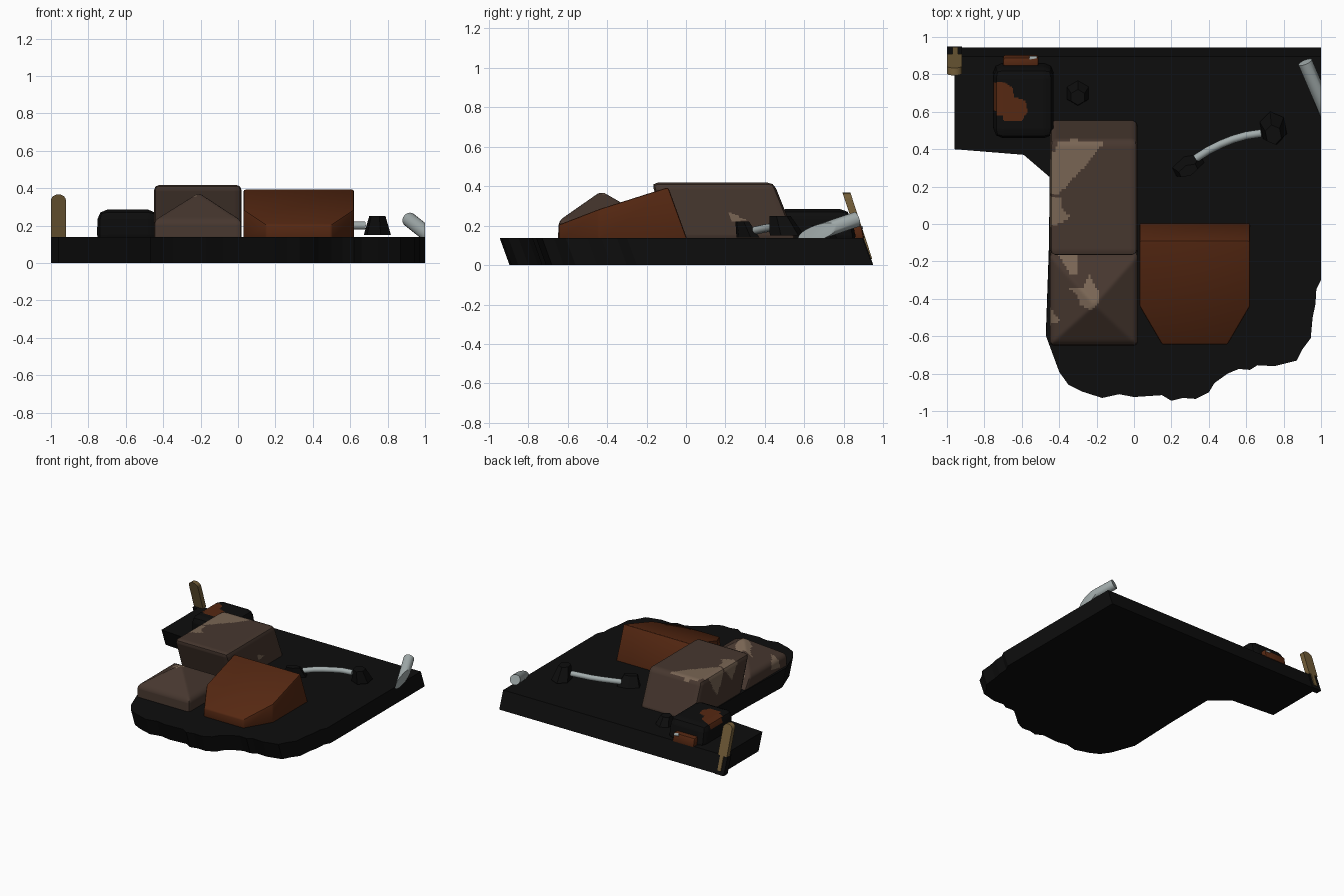
import bpy, bmesh, math
from mathutils import Vector

if "Cube" in bpy.data.objects:
    bpy.data.objects.remove(bpy.data.objects["Cube"])


def mat(name, r, g, b):
    m = bpy.data.materials.new(name)
    m.diffuse_color = (r, g, b, 1)
    m.use_nodes = True
    m.node_tree.nodes["Principled BSDF"].inputs["Base Color"].default_value = m.diffuse_color
    return m


BLACK = mat("charcoal", .004, .004, .004)
BROWN = mat("dull brown", .062, .038, .028)
TAN = mat("light tan", .19, .13, .088)
RUST = mat("rust orange", .092, .021, .006)
GREY = mat("pale grey", .36, .41, .41)
WOOD = mat("wood", .17, .11, .04)


def finish(name, bm, mats, smooth=True):
    bmesh.ops.recalc_face_normals(bm, faces=bm.faces)
    me = bpy.data.meshes.new(name)
    bm.to_mesh(me)
    bm.free()
    ob = bpy.data.objects.new(name, me)
    bpy.context.collection.objects.link(ob)
    for m in mats:
        me.materials.append(m)
    if smooth:
        bpy.ops.object.select_all(action='DESELECT')
        ob.select_set(True)
        bpy.context.view_layer.objects.active = ob
        bpy.ops.object.shade_smooth_by_angle(angle=math.radians(35))
    return ob


def loft(bottom, top):
    """Closed solid between two matching loops of 3D points."""
    bm = bmesh.new()
    a = [bm.verts.new(p) for p in bottom]
    b = [bm.verts.new(p) for p in top]
    n = len(a)
    bm.faces.new(a[::-1])
    bm.faces.new(b)
    for i in range(n):
        j = (i + 1) % n
        bm.faces.new((a[i], a[j], b[j], b[i]))
    bmesh.ops.recalc_face_normals(bm, faces=bm.faces)
    return bm


def rect(x0, x1, y0, y1, z):
    return [(x0, y0, z), (x1, y0, z), (x1, y1, z), (x0, y1, z)]


def bevel(bm, w, seg=2):
    bmesh.ops.bevel(bm, geom=bm.edges[:], offset=w, segments=seg,
                    profile=.5, affect='EDGES', clamp_overlap=True)


def inside(x, y, poly):
    hit = False
    for i in range(len(poly)):
        (x1, y1), (x2, y2) = poly[i - 1], poly[i]
        if (y1 > y) != (y2 > y) and x < (x2 - x1) * (y - y1) / (y2 - y1) + x1:
            hit = not hit
    return hit


def bundle(name, bottom, top, w, mats, patches, peak=None):
    """Soft block with patches painted on an unwrapped top and sides."""
    bm = loft(bottom, top)
    bevel(bm, w)
    bmesh.ops.subdivide_edges(bm, edges=[e for e in bm.edges if e.calc_length() > .06],
                              cuts=36, use_grid_fill=True)
    zt = top[0][2]
    bm.normal_update()
    for f in bm.faces:
        c = f.calc_center_median()
        x = c.x
        if abs(f.normal.x) > .5:
            x += math.copysign(zt - c.z, f.normal.x)
        if any(inside(x, c.y, p) for p in patches):
            f.material_index = 1
    if peak:
        px, py, h = peak
        x0, y0 = top[0][:2]
        x1, y1 = top[2][:2]
        for v in bm.verts:
            if v.co.z > zt - w - .001:
                u = (v.co.x - px) / ((x1 if v.co.x > px else x0) - px)
                t = (v.co.y - py) / ((y1 if v.co.y > py else y0) - py)
                v.co.z += h * max(0, 1 - max(u, t, .06))
    return finish(name, bm, mats)


def tube(name, pts, r, m, sides=16):
    cu = bpy.data.curves.new(name, 'CURVE')
    cu.dimensions = '3D'
    cu.bevel_depth = r
    cu.bevel_resolution = sides // 4
    cu.use_fill_caps = True
    s = cu.splines.new('POLY')
    s.points.add(len(pts) - 1)
    for p, q in zip(s.points, pts):
        p.co = (*q, 1)
    cu.materials.append(m)
    ob = bpy.data.objects.new(name, cu)
    bpy.context.collection.objects.link(ob)
    return ob


# Slab, leaning forward, with a ragged front edge
outline = [(-.96, .895), (-.96, .40), (-.59, .37), (-.45, .25), (-.455, -.17), (-.47, -.60),
           (-.40, -.79), (-.35, -.86), (-.28, -.895), (-.17, -.93), (-.08, -.91), (0, -.925),
           (.15, -.915), (.20, -.945), (.26, -.93), (.33, -.935), (.40, -.90), (.43, -.85), (.50, -.80),
           (.56, -.775), (.62, -.78), (.66, -.755), (.75, -.76), (.87, -.73), (.90, -.67),
           (.945, -.61), (.955, -.50), (.97, -.43), (.975, -.35), (1, -.30), (1, .895)]
finish("slab", loft([(x, y + .05, 0) for x, y in outline],
                    [(x, y, .138) for x, y in outline]), [BLACK], False)
# Post and its dark foot
finish("post_foot", loft(rect(-1, -.92, .90, .95, 0), rect(-1, -.92, .85, .90, .138)), [BLACK], False)
arc = [(-.96 + .04 * math.cos(a), .335 + .032 * math.sin(a))
       for a in [math.pi * i / 8 for i in range(9)]]
prof = [(-1, .138), (-.92, .138)] + arc
low = [(-.97, .03), (-.94, .03)]
for nm, pr in (("post", prof), ("post_tail", low + [(-.94, .14), (-.97, .14)])):
    finish(nm, loft([(x, .915 - .33 * z, z) for x, z in pr],
                    [(x, .955 - .33 * z, z) for x, z in pr]), [WOOD])

# Big brown bundle with light patches
bundle("large_bundle", rect(-.45, .02, -.07, .565, .12), rect(-.45, .02, -.175, .445, .418),
       .03, [BROWN, TAN],
       [[(-.41, .43), (-.33, .45), (-.16, .44), (-.24, .33), (-.30, .27), (-.41, .15),
         (-.50, .18), (-.64, .24), (-.56, .30), (-.45, .35)],
        [(-.46, .15), (-.39, .15), (-.38, .07), (-.345, .05), (-.36, .02), (-.46, -.02), (-.58, .06)],
        [(.17, .22), (.22, .23), (.21, .31)]])
# Small brown bundle with a peaked top
bundle("small_bundle", rect(-.45, .02, -.65, -.10, .12), rect(-.45, .02, -.645, -.168, .225),
       .02, [BROWN, TAN],
       [[(-.41, -.16), (-.30, -.16), (-.30, -.27), (-.34, -.27)],
        [(-.24, -.27), (-.19, -.36), (-.18, -.42), (-.23, -.46), (-.29, -.43), (-.30, -.38),
         (-.36, -.34), (-.27, -.34)],
        [(-.50, -.44), (-.45, -.45), (-.39, -.52), (-.45, -.54), (-.52, -.55)]],
       (-.21, -.43, .15))

# Rust crate: wedge with cut front corners
plan = [(.03, .01), (.03, -.44), (.15, -.645), (.50, -.645), (.62, -.44), (.62, .01)]
hgt = {.01: .395, -.44: .285, -.645: .205}
bm = loft([(x, y, .12) for x, y in plan],
          [(x, -.09 if y > 0 else y, hgt[y]) for x, y in plan])
bevel(bm, .01)
finish("rust_crate", bm, [RUST])

# Dark pack with rust patch, roll and buckle
bundle("pack", rect(-.755, -.43, .47, .87, .10), rect(-.75, -.43, .455, .83, .285),
       .05, [BLACK, RUST],
       [[(-.80, .75), (-.70, .76), (-.65, .73), (-.64, .68), (-.58, .66), (-.57, .60),
         (-.60, .55), (-.69, .55), (-.74, .60), (-.80, .61)]])
bm = loft(rect(-.70, -.51, .85, .905, .13), rect(-.70, -.51, .835, .89, .20))
bevel(bm, .012)
finish("pack_roll", bm, [RUST])
tube("pack_buckle", [(-.56, .885, .19), (-.52, .885, .185)], .012, GREY, 8)


# Low faceted lumps: a stone and the two ends of the bent tool
def lump(name, c, s, rot=0, sides=6):
    bm = bmesh.new()
    bmesh.ops.create_cone(bm, cap_ends=True, segments=sides, radius1=1, radius2=.6, depth=1)
    for v in bm.verts:
        x, y = v.co.x * s[0], v.co.y * s[1]
        z = v.co.z * s[2]
        v.co = Vector((c[0] + x * math.cos(rot) - y * math.sin(rot),
                       c[1] + x * math.sin(rot) + y * math.cos(rot) - .36 * z, c[2] + z))
    finish(name, bm, [BLACK], False)


lump("stone", (-.30, .69, .165), (.07, .07, .07))
lump("tool_end_left", (.29, .30, .18), (.095, .05, .08), .45)
lump("tool_end_right", (.745, .495, .20), (.075, .09, .10), .2)
tube("tool_handle", [(.33, .35, .175), (.40, .395, .185), (.46, .425, .19), (.53, .453, .195),
                     (.60, .473, .20), (.68, .485, .20)], .021, GREY)

# Grey pipe cut off at the slab's right side
bm = bmesh.new()
p, q = Vector((.915, .865, .232)), Vector((1.05, .55, .125))
bmesh.ops.create_cone(bm, cap_ends=True, segments=20, radius1=.039, radius2=.039, depth=(q - p).length)
rot = (q - p).to_track_quat('Z', 'Y').to_matrix().to_4x4()
bmesh.ops.transform(bm, matrix=rot, verts=bm.verts)
bmesh.ops.translate(bm, vec=(p + q) / 2, verts=bm.verts)
bmesh.ops.bisect_plane(bm, geom=bm.verts[:] + bm.edges[:] + bm.faces[:], plane_co=(1, 0, 0),
                       plane_no=(1, 0, 0), clear_outer=True)
bmesh.ops.holes_fill(bm, edges=[e for e in bm.edges if e.is_boundary])
finish("pipe", bm, [GREY])
